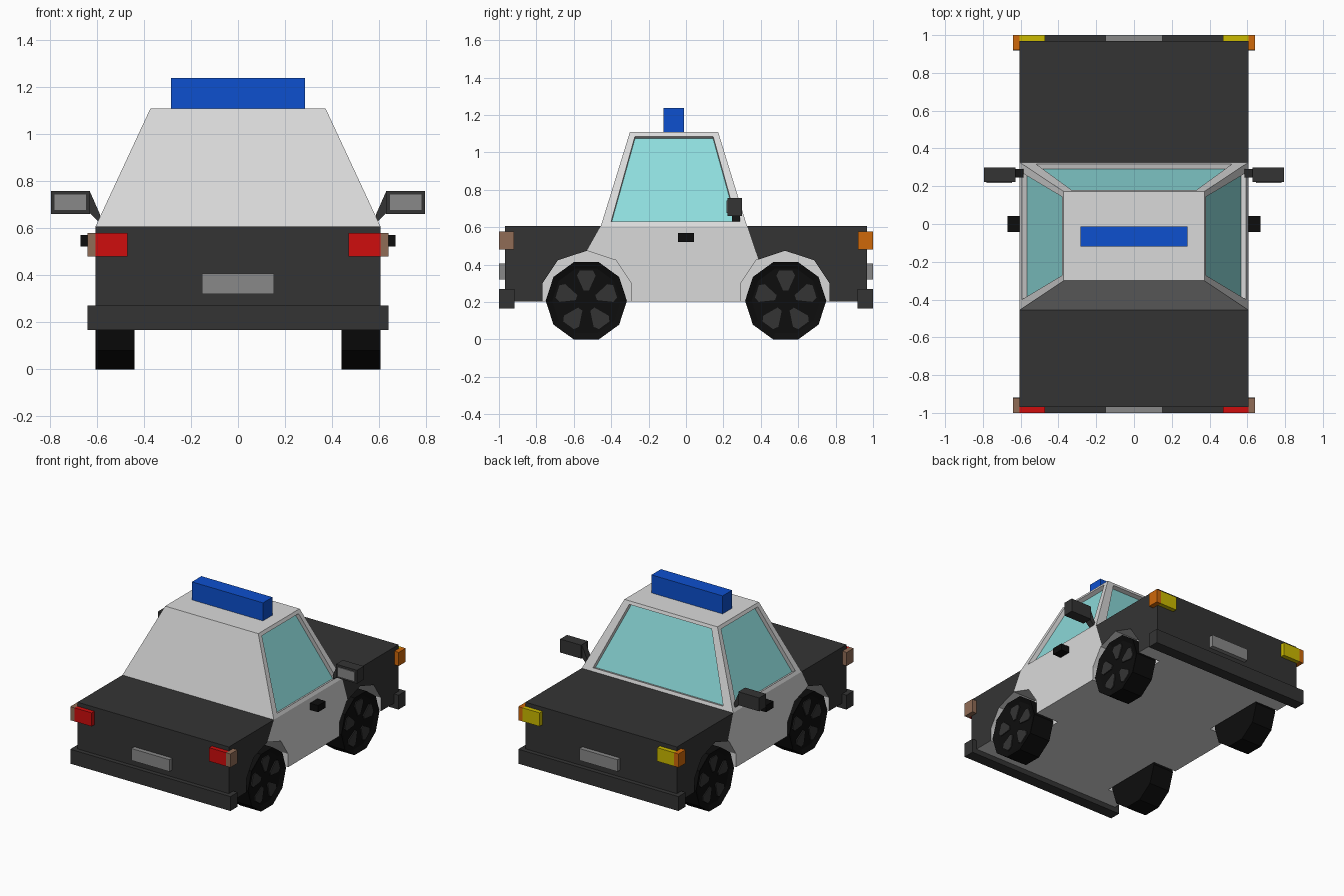
import bpy, bmesh, math
from mathutils import Vector

if "Cube" in bpy.data.objects:
    bpy.data.objects.remove(bpy.data.objects["Cube"])


def material(name, r, g, b):
    m = bpy.data.materials.new(name)
    m.diffuse_color = (r, g, b, 1)
    m.use_nodes = True
    m.node_tree.nodes["Principled BSDF"].inputs["Base Color"].default_value = m.diffuse_color
    return m


WHITE = material("white paint", .70, .70, .70)
DARK = material("dark grey paint", .034, .034, .034)
BLUE = material("blue light", .004, .08, .62)
RED = material("red light", .62, .004, .004)
YELLOW = material("yellow light", .60, .49, .0)
ORANGE = material("orange marker", .62, .138, .003)
BROWN = material("brown marker", .28, .15, .093)
GLASS = material("teal glass", .27, .72, .72)
GREY = material("plate grey", .25, .25, .25)
BLACK = material("black rubber", .004, .004, .004)


def finish(name, bm, *mats):
    bmesh.ops.recalc_face_normals(bm, faces=bm.faces[:])
    me = bpy.data.meshes.new(name)
    bm.to_mesh(me)
    bm.free()
    for m in mats:
        me.materials.append(m)
    ob = bpy.data.objects.new(name, me)
    bpy.context.collection.objects.link(ob)
    return ob


def add_prism(bm, pts, a, b, axis='x'):
    """Extrude a profile from a to b: (y,z) points along x, or (x,z) points along y."""
    put = (lambda p, t: (t, p[0], p[1])) if axis == 'x' else (lambda p, t: (p[0], t, p[1]))
    r0 = [bm.verts.new(put(p, a)) for p in pts]
    r1 = [bm.verts.new(put(p, b)) for p in pts]
    n = len(pts)
    for i in range(n):
        bm.faces.new((r0[i], r0[(i + 1) % n], r1[(i + 1) % n], r1[i]))
    return bm.faces.new(r0[::-1]), bm.faces.new(r1)


def box(name, mat, x0, x1, y0, y1, z0, z1):
    bm = bmesh.new()
    add_prism(bm, [(y0, z0), (y1, z0), (y1, z1), (y0, z1)], x0, x1)
    return finish(name, bm, mat)


W, L, Z0, Z1 = .605, .968, .203, .607      # body half width, half length, bottom, top
AXLE = .533

# Body: box split along the paint lines, then wheel wells cut out
paint = [(Vector((0, -.455, Z1)), Vector((0, -.53, .474))),
         (Vector((0, .326, Z1)), Vector((0, .386, .43)))]
planes = []
for top, low in paint:
    n = (top - low).cross(Vector((1, 0, 0))).normalized()
    if n.y * top.y < 0:
        n = -n
    planes.append((top, n))
bm = bmesh.new()
add_prism(bm, [(-L, Z0), (L, Z0), (L, Z1), (-L, Z1)], -W, W)
for co, n in planes:
    bmesh.ops.bisect_plane(bm, geom=bm.verts[:] + bm.edges[:] + bm.faces[:],
                           dist=1e-5, plane_co=co, plane_no=n)
body = finish("body", bm, WHITE, DARK)

half_arch = [(.24, .1), (.237, .3), (.155, .423), (0, .474)]
arch = half_arch + [(-y, z) for y, z in half_arch[2::-1]]
bm = bmesh.new()
for s in (-1, 1):
    for c in (-.53, .53):
        add_prism(bm, [(c + y, z) for y, z in arch], s * .42, s * .75)
cutter = finish("wheel_well_cutter", bm, WHITE)
cutter.hide_render = True
mod = body.modifiers.new("wells", 'BOOLEAN')
mod.operation, mod.solver, mod.object = 'DIFFERENCE', 'EXACT', cutter
bpy.context.view_layer.objects.active = body
bpy.ops.object.modifier_apply(modifier=mod.name)
bpy.data.objects.remove(cutter)

# Outer skin past a paint line is dark; wells, doors and floor stay white
for f in body.data.polygons:
    c = f.center
    skin = abs(abs(c.x) - W) < .002 or abs(abs(c.y) - L) < .002 or abs(c.z - Z1) < .002
    past = any((c - co).dot(n) > 0 for co, n in planes)
    f.material_index = 1 if skin and past else 0

# Cabin with recessed windows on three sides
bm = bmesh.new()
lo = [Vector(p) for p in ((-W, -.455, Z1), (W, -.455, Z1), (W, .326, Z1), (-W, .326, Z1))]
hi = [Vector(p) for p in ((-.372, -.30, 1.108), (.372, -.30, 1.108),
                          (.372, .172, 1.108), (-.372, .172, 1.108))]
vl = [bm.verts.new(p) for p in lo]
vh = [bm.verts.new(p) for p in hi]
bm.faces.new(vh)
bm.faces.new(vl[::-1])
for i in range(4):
    j = (i + 1) % 4
    outer = [vl[i], vl[j], vh[j], vh[i]]
    if i == 0:
        bm.faces.new(outer)
        continue
    a, b, c, d = (v.co for v in outer)
    inward = -(b - a).cross(d - a).normalized() * .03
    rim = [a.lerp(b, u).lerp(d.lerp(c, u), v)
           for u, v in ((.062, .047), (.938, .047), (.93, .955), (.07, .955))]
    edge = [bm.verts.new(p) for p in rim]
    pane = [bm.verts.new(p + inward) for p in rim]
    for k in range(4):
        m = (k + 1) % 4
        bm.faces.new((outer[k], outer[m], edge[m], edge[k]))
        bm.faces.new((edge[k], edge[m], pane[m], pane[k]))
    bm.faces.new(pane).material_index = 1
finish("cabin", bm, WHITE, GLASS)

# Roof light bar
box("light_bar", BLUE, -.284, .284, -.12, -.012, 1.106, 1.238)

# Both ends: bumper, plate, lamps and corner markers
for e, end, lamp, marker in ((-1, "front", RED, BROWN), (1, "back", YELLOW, ORANGE)):
    box(end + "_bumper", DARK, -.64, .64, e * .918, e, .166, .27)
    box(end + "_plate", GREY, -.152, .152, e * .96, e, .32, .406)
    for s in (-1, 1):
        box(end + "_lamp", lamp, s * .47, s * W, e * .96, e, .48, .578)
        box(end + "_marker", marker, s * W, s * .64, e * .92, e, .48, .578)

# Wheels: ten-sided tyres with a shallow dish and five rim petals
R = .217
RZ = R * math.cos(math.pi / 10)
petal = [(-.014, .055), (.014, .055), (.05, .135), (.035, .162), (-.035, .162), (-.05, .135)]
for s in (-1, 1):
    for c in (-AXLE, AXLE):
        bm = bmesh.new()
        ring = [(c + R * math.cos(k * math.pi / 5), RZ + R * math.sin(k * math.pi / 5))
                for k in range(10)]
        face = add_prism(bm, ring, s * .44, s * W)[1]
        bmesh.ops.recalc_face_normals(bm, faces=bm.faces[:])
        bmesh.ops.inset_individual(bm, faces=[face], thickness=.035)
        bmesh.ops.translate(bm, verts=face.verts[:], vec=(-s * .015, 0, 0))
        finish("tyre", bm, BLACK)
        bm = bmesh.new()
        for k in range(5):
            ca, sa = math.cos(k * math.tau / 5), math.sin(k * math.tau / 5)
            add_prism(bm, [(c + u * ca - v * sa, RZ + u * sa + v * ca) for u, v in petal],
                      s * (W - .017), s * (W - .008))
        finish("rim", bm, DARK)

# Door handles and side mirrors
for s in (-1, 1):
    box("door_handle", BLACK, s * .60, s * .67, -.043, .043, .522, .57)
    bm = bmesh.new()
    add_prism(bm, [(s * .63, .757), (s * .63, .665), (s * .59, .625), (s * .585, .655)],
              .245, .29, 'y')
    finish("mirror_arm", bm, DARK)
    box("mirror_housing", DARK, s * .628, s * .795, .222, .30, .66, .757)
    box("mirror_glass", GREY, s * .646, s * .78, .217, .223, .676, .742)
